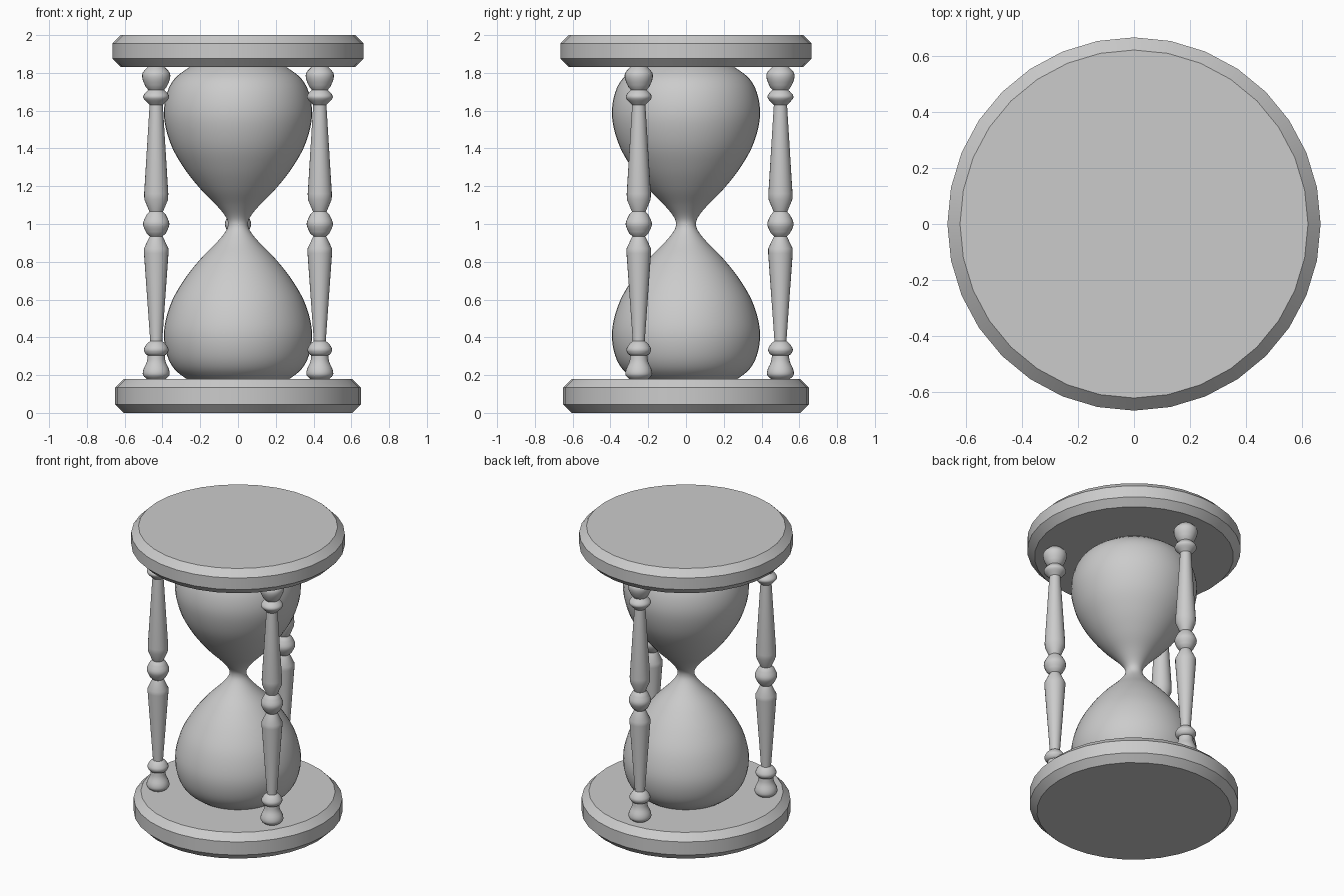
import bpy, math

if "Cube" in bpy.data.objects:
    bpy.data.objects.remove(bpy.data.objects["Cube"])


def lathe(name, profile, sides, loc=(0, 0, 0), angle=35):
    # Spin a (radius, z) profile around z and cap both ends
    verts, faces = [], []
    for r, z in profile:
        for i in range(sides):
            a = 2 * math.pi * i / sides
            verts.append((r * math.cos(a), r * math.sin(a), z))
    for k in range(len(profile) - 1):
        for i in range(sides):
            j = (i + 1) % sides
            faces.append((k * sides + i, k * sides + j,
                          (k + 1) * sides + j, (k + 1) * sides + i))
    faces.append(tuple(reversed(range(sides))))
    faces.append(tuple(range((len(profile) - 1) * sides, len(profile) * sides)))
    mesh = bpy.data.meshes.new(name)
    mesh.from_pydata(verts, [], faces)
    obj = bpy.data.objects.new(name, mesh)
    obj.location = loc
    bpy.context.collection.objects.link(obj)
    bpy.ops.object.select_all(action='DESELECT')
    bpy.context.view_layer.objects.active = obj
    obj.select_set(True)
    if angle:
        bpy.ops.object.shade_smooth_by_angle(angle=math.radians(angle))
    return obj


def smooth(points, steps=5):
    # Catmull-Rom curve through the profile points
    p = [points[0]] + points + [points[-1]]
    out = []
    for i in range(1, len(p) - 2):
        for s in range(steps):
            t = s / steps
            out.append(tuple(
                0.5 * (2 * b + (c - a) * t + (2 * a - 5 * b + 4 * c - d) * t * t
                       + (3 * b - a - 3 * c + d) * t ** 3)
                for a, b, c, d in zip(p[i - 1], p[i], p[i + 1], p[i + 2])))
    return out + [points[-1]]


def disc(name, r, z0, z1):
    c = 0.045
    lathe(name, [(r - c, z0), (r, z0 + c), (r, z1 - c), (r - c, z1)], 32, angle=20)


# Chamfered end plates
disc("base_plate", 0.65, 0, 0.18)
disc("top_plate", 0.665, 1.83, 2.0)

# Glass: half profile measured from the neck, mirrored about z = 1
half = [(0.053, 0), (0.066, 0.04), (0.115, 0.1), (0.2, 0.187), (0.285, 0.295),
        (0.355, 0.42), (0.391, 0.56), (0.38, 0.68), (0.335, 0.77), (0.25, 0.835)]
glass = [(r, 1 - z) for r, z in reversed(half[1:])] + [(r, 1 + z) for r, z in half]
lathe("glass_bulbs", smooth(glass), 48, angle=60)

# Three turned columns
foot = smooth([(0.05, 0.18), (0.07, 0.2), (0.068, 0.23), (0.05, 0.27), (0.045, 0.305)], 3)
foot_ring = smooth([(0.055, 0.31), (0.066, 0.335), (0.05, 0.365), (0.032, 0.38)], 3)
lower_shaft = [(0.032, 0.385), (0.065, 0.845), (0.065, 0.87), (0.034, 0.935)]
ball = smooth([(0.05, 0.95), (0.07, 1.0), (0.05, 1.05)], 4)
upper_shaft = [(0.036, 1.065), (0.063, 1.13), (0.064, 1.16), (0.035, 1.63)]
top_ring = smooth([(0.045, 1.64), (0.067, 1.665), (0.065, 1.685), (0.042, 1.71)], 3)
head = smooth([(0.055, 1.725), (0.072, 1.765), (0.072, 1.8), (0.045, 1.83)], 3)
profile = foot + foot_ring + lower_shaft + ball + upper_shaft + top_ring + head
for n, deg in enumerate((90, 210, 330)):
    a = math.radians(deg)
    lathe(f"column_{n + 1}", profile, 24, (0.5 * math.cos(a), 0.5 * math.sin(a), 0))
